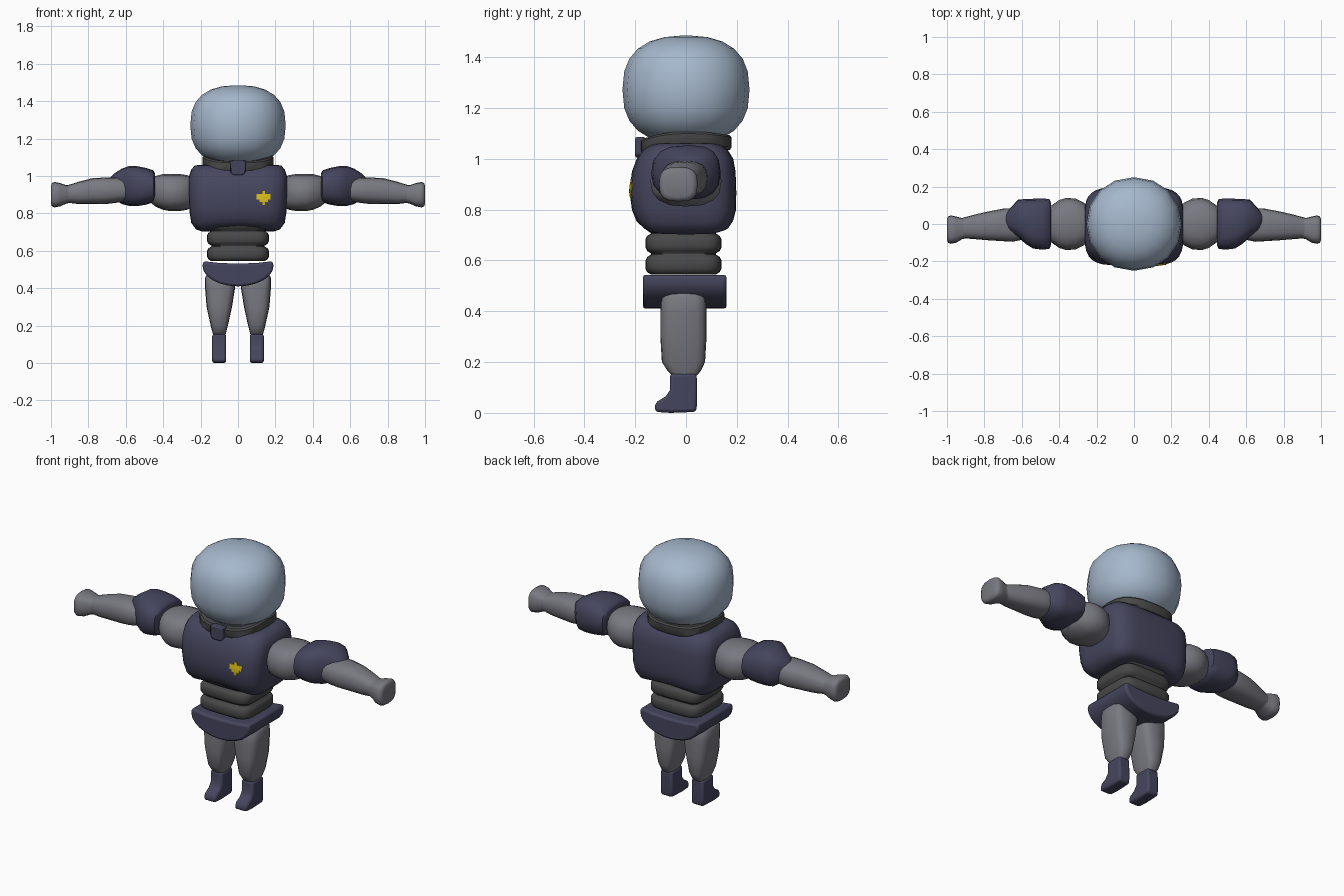
import bpy, bmesh, math
from mathutils import Vector
from mathutils.bvhtree import BVHTree

cube = bpy.data.objects.get("Cube")
if cube:
    bpy.data.objects.remove(cube)


def material(name, r, g, b):
    m = bpy.data.materials.new(name)
    m.use_nodes = True
    m.diffuse_color = (r, g, b, 1)
    m.node_tree.nodes["Principled BSDF"].inputs["Base Color"].default_value = (r, g, b, 1)
    return m


NAVY = material("navy armour", .06, .06, .112)
GREY = material("grey cloth", .19, .19, .22)
DARK = material("dark rubber", .066, .066, .066)
GLASS = material("pale blue glass", .38, .48, .61)
YELLOW = material("yellow badge", .72, .53, .01)


def finish(name, bm, mat, angle=45, bevel=0):
    bmesh.ops.recalc_face_normals(bm, faces=bm.faces)
    me = bpy.data.meshes.new(name)
    bm.to_mesh(me)
    bm.free()
    me.materials.append(mat)
    ob = bpy.data.objects.new(name, me)
    bpy.context.collection.objects.link(ob)
    if bevel:
        mod = ob.modifiers.new("soft edges", "BEVEL")
        mod.width, mod.segments, mod.limit_method = bevel, 2, "ANGLE"
        mod.angle_limit = math.radians(40)
    bpy.ops.object.select_all(action="DESELECT")
    ob.select_set(True)
    bpy.context.view_layer.objects.active = ob
    bpy.ops.object.shade_smooth_by_angle(angle=math.radians(angle))
    return ob


def superellipse(n, e):
    def power(v):
        return math.copysign(abs(v) ** (2 / e), v)
    return [(power(math.cos(2 * math.pi * i / n)), power(math.sin(2 * math.pi * i / n)))
            for i in range(n)]


def skin(bm, rings, closed=False):
    n = len(rings[0])
    pairs = list(zip(rings, rings[1:]))
    if closed:
        pairs.append((rings[-1], rings[0]))
    else:
        bm.faces.new(rings[0])
        bm.faces.new(rings[-1])
    for a, b in pairs:
        for i in range(n):
            j = (i + 1) % n
            bm.faces.new((a[i], a[j], b[j], b[i]))


# Loft of rounded sections: each station is (position, centre u, centre v, half u, half v)
def loft(name, mat, stations, axis="z", n=16, e=2.5, side=1, warp=None, angle=50):
    bm = bmesh.new()
    rings = []
    for t, cu, cv, hu, hv in stations:
        ring = []
        for u, v in superellipse(n, e):
            a, b = cu + u * hu, cv + v * hv
            p = Vector((a, b, t)) if axis == "z" else Vector((t, a, b))
            if warp:
                p = warp(p)
            p.x *= side
            ring.append(bm.verts.new(p))
        rings.append(ring)
    skin(bm, rings)
    return finish(name, bm, mat, angle)


# Outline pushed straight through along x or y
def extrude(name, mat, outline, axis, lo, hi, side=1, bevel=.012):
    bm = bmesh.new()
    rings = []
    for d in (lo, hi):
        pts = [(p, d, q) if axis == "y" else (d * side, p, q) for p, q in outline]
        rings.append([bm.verts.new(p) for p in pts])
    skin(bm, rings)
    return finish(name, bm, mat, 45, bevel)


# Helmet bubble
stations = []
for k in range(1, 12):
    a = math.pi * k / 12
    w = math.sin(a) ** (2 / 2.5)
    h = math.copysign(abs(math.cos(a)) ** (2 / 2.5), -math.cos(a))
    stations.append((1.272 + .213 * h, 0, 0, .255 * w, .25 * w))
stations.insert(0, (1.059, 0, 0, .02, .02))
stations.append((1.485, 0, 0, .02, .02))
loft("helmet", GLASS, stations, n=16, e=2.1)

# Collar ring, dipping at front and back
bm = bmesh.new()
rings = []
for u, v in superellipse(24, 2.8):
    z = 1.08 - (.03 if v < 0 else .015) * v * v
    rings.append([bm.verts.new((u * (.19 - d), v * (.18 - d), z + h))
                  for d, h in ((.008, -.03), (0, -.02), (0, .02), (.008, .028), (.04, .028), (.04, -.03))])
skin(bm, rings, closed=True)
finish("collar", bm, DARK, 40)
extrude("collar_buckle", NAVY, [(-.04, 1.02), (-.025, 1.005), (.025, 1.005), (.04, 1.02),
                                (.04, 1.085), (-.04, 1.085)], "y", -.2, -.16, bevel=.006)


# Torso with an arched lower hem
def hem(p):
    if p.z < .76:
        p.z += .03 * max(0, 1 - (p.x / .2) ** 2) * (.76 - p.z) / .06
    return p


torso = loft("torso", NAVY, [
    (.70, 0, 0, .19, .145), (.715, 0, 0, .225, .17), (.75, 0, -.005, .25, .19),
    (.80, 0, -.008, .258, .205), (.87, 0, -.012, .262, .21), (.95, 0, -.009, .265, .204),
    (1.0, 0, -.004, .262, .19), (1.035, 0, -.003, .25, .168), (1.055, 0, 0, .232, .14),
    (1.06, 0, 0, .21, .115)], n=32, e=4.5, warp=hem)

# Chest badge laid on the torso surface
tree = BVHTree.FromPolygons([v.co for v in torso.data.vertices],
                            [p.vertices[:] for p in torso.data.polygons])
bm = bmesh.new()
cell = .015
for row, (first, last) in enumerate([(2, 3), (1, 4), (0, 5), (0, 5), (2, 3)]):
    for col in range(first, last):
        quad = []
        for dx, dz in ((0, 0), (1, 0), (1, 1), (0, 1)):
            x, z = .1 + (col + dx) * cell, .845 + (row + dz) * cell
            hit = tree.ray_cast(Vector((x, -1, z)), Vector((0, 1, 0)))[0]
            quad.append(bm.verts.new((x, hit.y - .004, z)))
        bm.faces.new(quad)
bmesh.ops.remove_doubles(bm, verts=bm.verts, dist=.0005)
plate = bmesh.ops.extrude_face_region(bm, geom=bm.faces[:])["geom"]
for g in plate:
    if isinstance(g, bmesh.types.BMVert):
        g.co.y += .006
finish("chest_badge", bm, YELLOW, 30)

# Ribbed waist
stations = []
for base in (.545, .628, .708):
    for f, inset in ((0, .022), (.12, .007), (.3, 0), (.7, 0), (.88, .007), (1, .022)):
        stations.append((base + .078 * f, 0, -.01, .165 - inset, .15 - inset))
loft("waist", DARK, stations, n=24, e=5, angle=60)

# Pelvis block with a rounded underside
outline = [(-.185, .545), (-.1, .535), (0, .532), (.1, .535), (.185, .545)]
outline += [(.19 * math.cos(a), .52 - .11 * math.sin(a))
            for a in [math.pi * k / 12 for k in range(13)]]
extrude("pelvis", NAVY, outline, "y", -.17, .16)

for label, s in (("left", 1), ("right", -1)):
    # Leg and boot
    loft(label + "_leg", GREY, [
        (.148, .1, -.006, .032, .05), (.165, .1, -.007, .037, .065), (.20, .1, -.01, .046, .085),
        (.30, .1, -.01, .068, .091), (.40, .096, -.01, .08, .091), (.455, .096, -.01, .08, .088),
        (.475, .096, -.01, .07, .075), (.482, .096, -.01, .055, .055)], n=16, e=3.5, side=s)
    extrude(label + "_boot", NAVY, [
        (.04, .004), (.044, .04), (.042, .155), (-.063, .155), (-.063, .09), (-.08, .065),
        (-.113, .045), (-.122, .03), (-.122, .004), (-.06, 0)], "x", .063, .138, side=s)
    # Upper arm, elbow guard, forearm and hand along x
    loft(label + "_upper_arm", GREY, [
        (.24, 0, .912, .085, .08), (.27, 0, .912, .115, .092), (.31, 0, .912, .135, .099),
        (.36, 0, .912, .14, .1), (.40, 0, .915, .128, .096), (.44, 0, .918, .1, .082),
        (.47, 0, .92, .075, .06)], axis="x", side=s)
    loft(label + "_elbow_guard", NAVY, [
        (.445, 0, .945, .115, .07), (.452, 0, .945, .133, .085), (.49, 0, .945, .137, .098),
        (.54, .002, .946, .133, .107), (.58, .014, .947, .12, .107), (.62, .03, .945, .1, .095),
        (.66, .022, .945, .065, .07), (.685, .02, .945, .035, .045),
        (.7, .018, .945, .012, .015)], axis="x", e=2.7, side=s)
    loft(label + "_forearm", GREY, [
        (.6, -.005, .925, .08, .06), (.65, -.005, .925, .09, .068), (.70, -.005, .922, .087, .071),
        (.78, -.01, .919, .077, .069), (.85, -.015, .91, .066, .06),
        (.92, -.022, .903, .054, .045)], axis="x", e=2.6, side=s)
    loft(label + "_hand", GREY, [
        (.9, -.022, .903, .054, .046), (.92, -.025, .902, .057, .05), (.95, -.03, .9, .07, .062),
        (.98, -.03, .9, .076, .068), (.994, -.03, .9, .07, .063),
        (1.0, -.03, .9, .055, .05)], axis="x", e=3, side=s)
